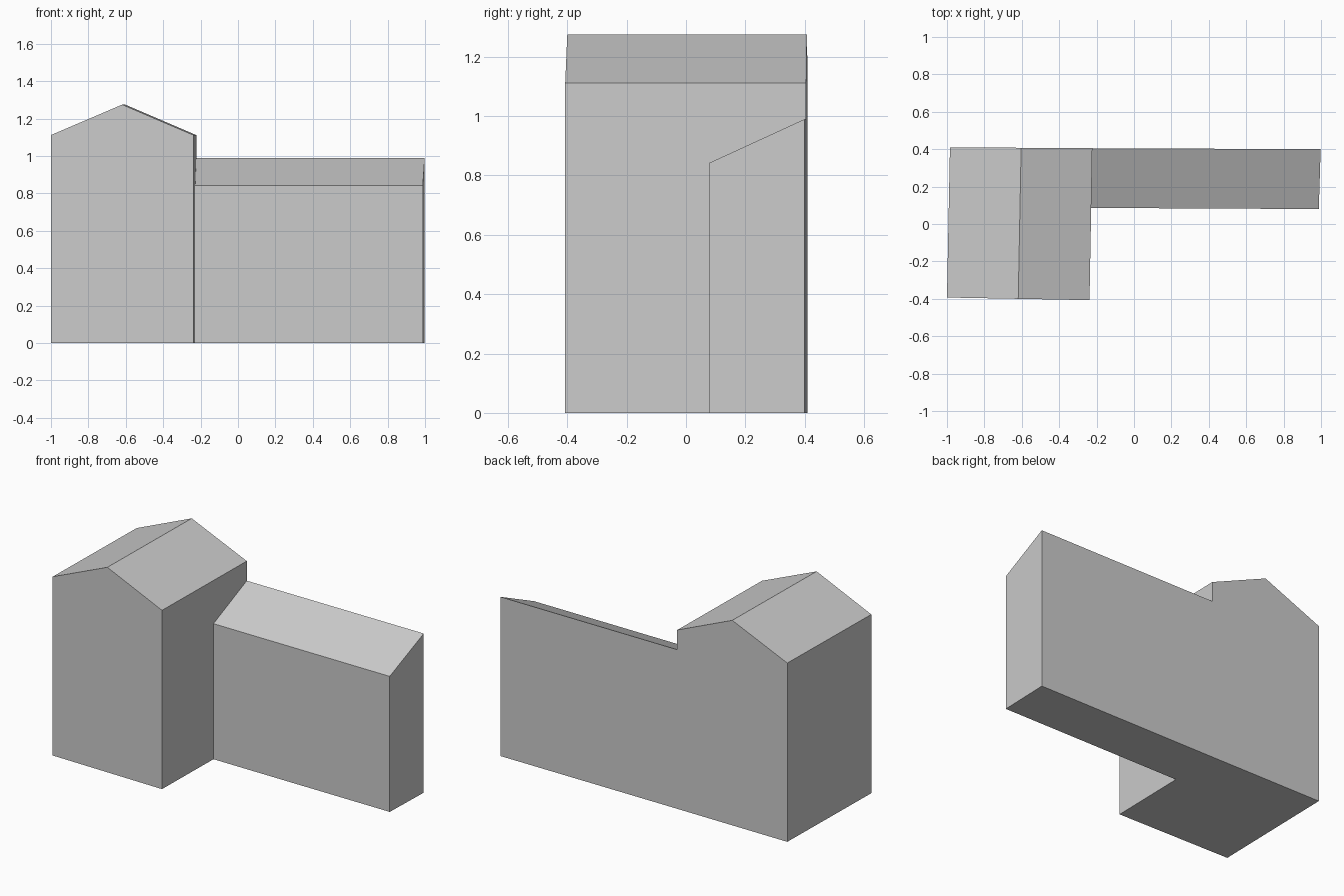
import bpy
from mathutils import Vector

cube = bpy.data.objects.get("Cube")
if cube:
    bpy.data.objects.remove(cube, do_unlink=True)

grey = bpy.data.materials.new("plain_grey")
grey.use_nodes = True
colour = (0.6, 0.6, 0.6, 1)
grey.diffuse_color = colour
grey.node_tree.nodes["Principled BSDF"].inputs["Base Color"].default_value = colour


def section(a, b, heights):
    """Upright end wall over plan line a-b, its top spaced evenly at the heights."""
    a, b = Vector(a), Vector(b)
    top = [a.lerp(b, i / (len(heights) - 1)).to_3d() + Vector((0, 0, h))
           for i, h in enumerate(heights)]
    return [a.to_3d(), b.to_3d()] + top[::-1]


def building(name, near, far, heights, far_wall=True):
    """Prism joining two matching end walls."""
    n = len(heights) + 2
    verts = section(*near, heights) + section(*far, heights)
    faces = [tuple(range(n))]
    if far_wall:
        faces.append(tuple(range(2 * n - 1, n - 1, -1)))
    for i in range(n):
        j = (i + 1) % n
        faces.append((j, i, i + n, j + n))
    mesh = bpy.data.meshes.new(name)
    mesh.from_pydata(verts, [], faces)
    mesh.materials.append(grey)
    obj = bpy.data.objects.new(name, mesh)
    bpy.context.collection.objects.link(obj)


# Tall gabled block, ridge running front to back
building("gabled_block",
         ((-1.0, -0.393), (-0.238, -0.407)),
         ((-0.984, 0.41), (-0.223, 0.405)),
         (1.112, 1.275, 1.112))

# Lower wing with a single roof slope; its inner end is closed by the block
building("lean_to_wing",
         ((0.988, 0.08), (0.998, 0.4)),
         ((-0.229, 0.086), (-0.223, 0.405)),
         (0.843, 0.99), far_wall=False)
